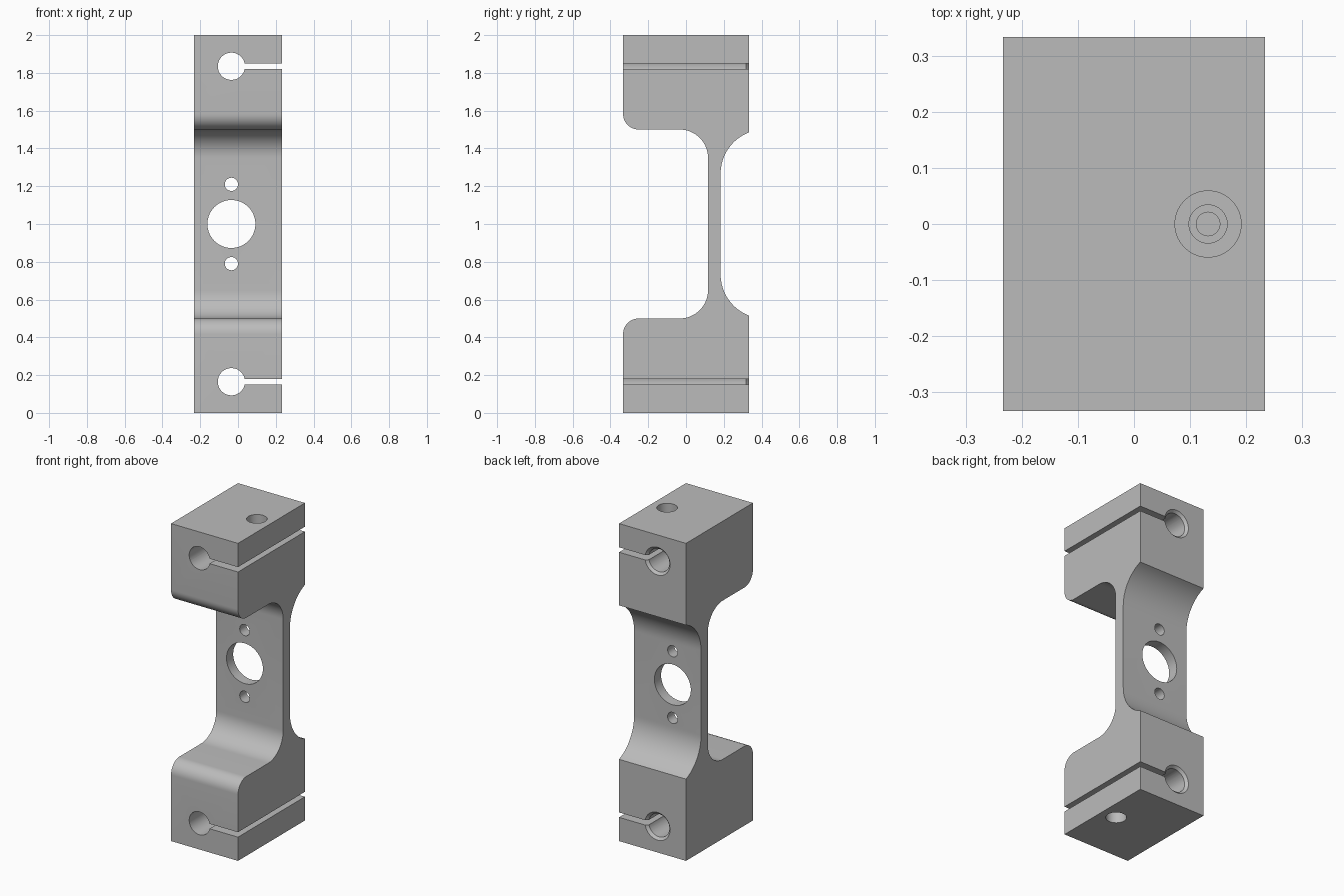
import bpy, bmesh, math
from mathutils import Matrix, Vector

cube = bpy.data.objects.get("Cube")
if cube:
    bpy.data.objects.remove(cube, do_unlink=True)

W, D, H = 0.2333, 0.3333, 2.0        # half width, half depth, height
BORE_X, BORE_Z = -0.035, 1.835       # clamp bore, upper end
SCREW_X = 0.132

grey = bpy.data.materials.new("machined grey")
grey.use_nodes = True
colour = (0.5, 0.5, 0.5, 1)
grey.diffuse_color = colour
grey.node_tree.nodes["Principled BSDF"].inputs["Base Color"].default_value = colour


def make_object(name, bm):
    bmesh.ops.recalc_face_normals(bm, faces=bm.faces)
    mesh = bpy.data.meshes.new(name)
    bm.to_mesh(mesh)
    bm.free()
    mesh.materials.append(grey)
    obj = bpy.data.objects.new(name, mesh)
    bpy.context.collection.objects.link(obj)
    return obj


def arc(cy, cz, r, start, end, steps=16):
    angles = [math.radians(start + (end - start) * i / steps) for i in range(steps + 1)]
    return [(cy + r * math.cos(a), cz + r * math.sin(a)) for a in angles]


def rod(start, end, r1, r2=None, segments=64):
    """Cylinder or cone between two points."""
    start, end = Vector(start), Vector(end)
    axis = end - start
    bm = bmesh.new()
    place = Matrix.Translation((start + end) / 2) @ axis.to_track_quat('Z', 'Y').to_matrix().to_4x4()
    bmesh.ops.create_cone(bm, cap_ends=True, segments=segments, radius1=r1,
                          radius2=r1 if r2 is None else r2, depth=axis.length, matrix=place)
    return make_object("cutter", bm)


def box(low, high):
    low, high = Vector(low), Vector(high)
    bm = bmesh.new()
    place = Matrix.Translation((low + high) / 2) @ Matrix.Diagonal((*(high - low), 1))
    bmesh.ops.create_cube(bm, size=1, matrix=place)
    return make_object("cutter", bm)


# Side profile: upper half from back to front, then mirrored for the lower half
flare = 0.2333
end_angle = 180 - math.degrees(math.acos((flare - 0.15) / flare))
upper = arc(0.1833 + flare, 1.267, flare, 180, end_angle)
upper[-1] = (D, upper[-1][1])
upper += [(D, H), (-D, H)]
upper += arc(-D + 0.0833, 1.5 + 0.0833, 0.0833, 180, 270, 12)
upper += arc(-0.0333, 1.35, 0.15, 90, 0)
profile = upper + [(y, H - z) for y, z in reversed(upper)]

bm = bmesh.new()
side = bm.faces.new([bm.verts.new((-W, y, z)) for y, z in profile])
extruded = bmesh.ops.extrude_face_region(bm, geom=[side])["geom"]
bmesh.ops.translate(bm, vec=(2 * W, 0, 0),
                    verts=[v for v in extruded if isinstance(v, bmesh.types.BMVert)])
bracket = make_object("clamp_bracket", bm)

# Web holes
cutters = [rod((BORE_X, -0.1, z), (BORE_X, 0.4, z), r)
           for z, r in ((1.0, 0.127), (1.21, 0.035), (0.79, 0.035))]

# Clamp bore, rear chamfer, slit and stepped screw hole at each end
for flip in (False, True):
    def at(x, y, z):
        return (x, y, H - z if flip else z)
    cutters += [
        rod(at(BORE_X, -0.4, BORE_Z), at(BORE_X, 0.4, BORE_Z), 0.072),
        rod(at(BORE_X, 0.303, BORE_Z), at(BORE_X, 0.348, BORE_Z), 0.057, 0.102),
        rod(at(SCREW_X, 0, 2.1), at(SCREW_X, 0, 1.92), 0.059),
        rod(at(SCREW_X, 0, 2.0), at(SCREW_X, 0, 1.835), 0.034),
        rod(at(SCREW_X, 0, 1.84), at(SCREW_X, 0, 1.65), 0.021),
    ]
    mid = H - BORE_Z if flip else BORE_Z
    cutters.append(box((BORE_X, -0.4, mid - 0.0155), (0.3, 0.4, mid + 0.0155)))

bpy.ops.object.select_all(action='DESELECT')
bpy.context.view_layer.objects.active = bracket
bracket.select_set(True)
for cutter in cutters:
    cutter.hide_render = True
    mod = bracket.modifiers.new("cut", 'BOOLEAN')
    mod.operation = 'DIFFERENCE'
    mod.solver = 'EXACT'
    mod.object = cutter
    bpy.ops.object.modifier_apply(modifier=mod.name)
    bpy.data.objects.remove(cutter, do_unlink=True)

bpy.ops.object.shade_smooth_by_angle(angle=math.radians(25))
